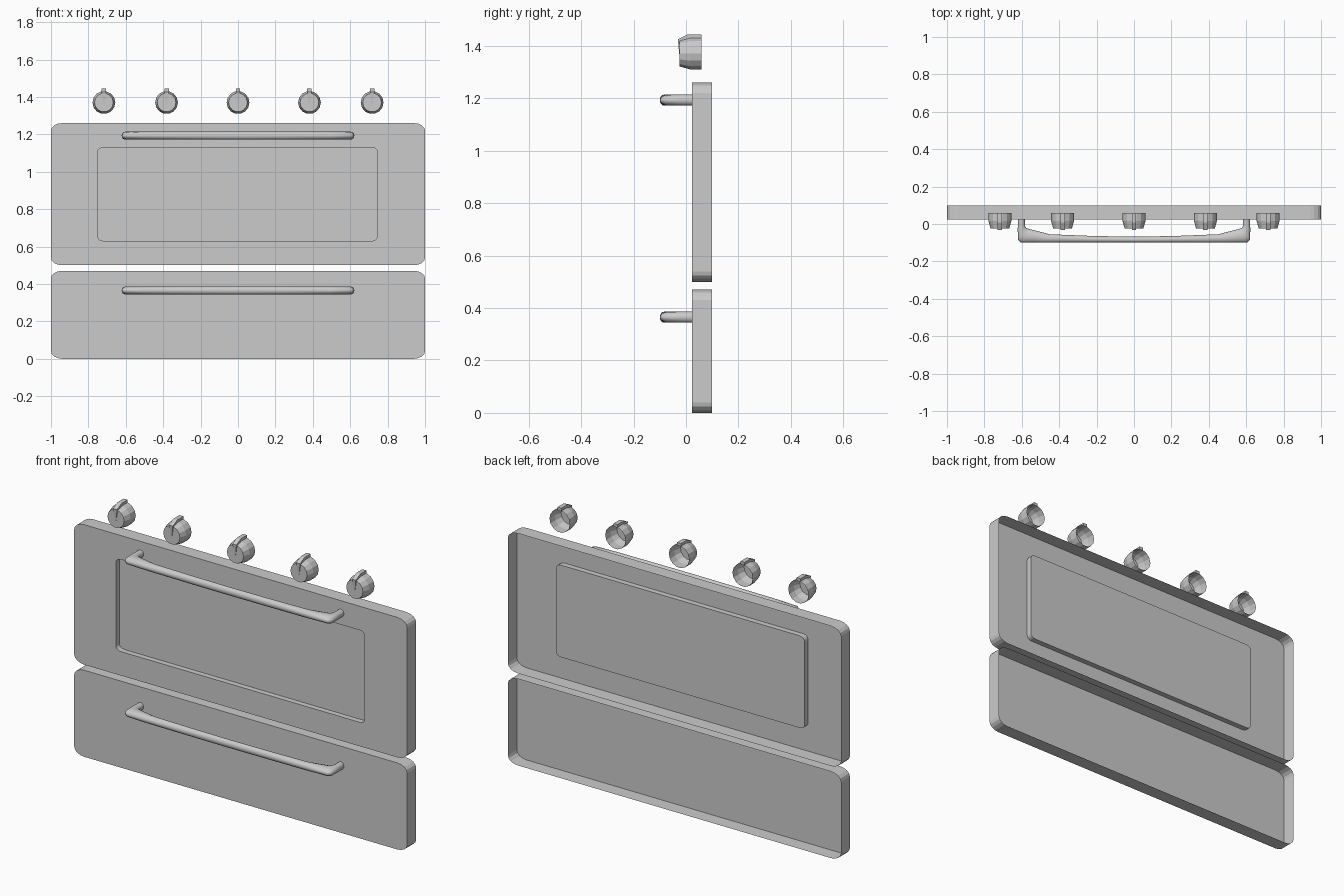
import bpy
from math import sin, cos, pi

cube = bpy.data.objects.get("Cube")
if cube:
    bpy.data.objects.remove(cube)

grey = bpy.data.materials.new("plain grey")
grey.use_nodes = True
GREY = (0.6, 0.6, 0.6, 1)
grey.diffuse_color = GREY
grey.node_tree.nodes["Principled BSDF"].inputs["Base Color"].default_value = GREY


def make(name, verts, faces, smooth=None):
    mesh = bpy.data.meshes.new(name)
    mesh.from_pydata(verts, [], faces)
    mesh.materials.append(grey)
    obj = bpy.data.objects.new(name, mesh)
    bpy.context.collection.objects.link(obj)
    if smooth:
        bpy.ops.object.select_all(action="DESELECT")
        obj.select_set(True)
        bpy.context.view_layer.objects.active = obj
        bpy.ops.object.shade_smooth_by_angle(angle=smooth)
    return obj


def loft(name, loops, cap=True, smooth=None):
    """Skin equal-length loops from back to front, open at the back."""
    n = len(loops[0])
    verts = [v for loop in loops for v in loop]
    faces = []
    for k in range(len(loops) - 1):
        for i in range(n):
            j = (i + 1) % n
            faces.append((k * n + i, k * n + j, (k + 1) * n + j, (k + 1) * n + i))
    if cap:
        faces.append(tuple(range(len(verts) - n, len(verts))))
    return make(name, verts, faces, smooth)


def rounded_rect(y, x0, x1, z0, z1, rx, rz, seg=4):
    corners = [(x1 - rx, z0 + rz), (x1 - rx, z1 - rz),
               (x0 + rx, z1 - rz), (x0 + rx, z0 + rz)]
    loop = []
    for q, (cx, cz) in enumerate(corners):
        for s in range(seg + 1):
            a = (q - 1 + s / seg) * pi / 2
            loop.append((cx + rx * cos(a), y, cz + rz * sin(a)))
    return loop


FRONT, BACK, RECESS = 0.023, 0.1, 0.053

# Oven door: open-backed shell with a recessed window
door = (-1, 1, 0.5, 1.26, 0.06, 0.04)
window = (-0.75, 0.745, 0.63, 1.13, 0.03, 0.025)
loft("oven_door", [rounded_rect(BACK, *door), rounded_rect(FRONT, *door),
                   rounded_rect(FRONT, *window), rounded_rect(RECESS, *window)])

# Lower drawer front: plain open-backed shell
drawer = (-1, 1, 0, 0.47, 0.06, 0.04)
loft("drawer_front", [rounded_rect(BACK, *drawer), rounded_rect(FRONT, *drawer)])

# Handles: outer and inner edge of each section, mirrored about the middle
half = [((-0.62, FRONT), (-0.583, FRONT)),
        ((-0.622, -0.03), (-0.583, -0.01)),
        ((-0.62, -0.085), (-0.575, -0.022)),
        ((-0.605, -0.099), (-0.555, -0.028)),
        ((-0.5, -0.1), (-0.45, -0.055)),
        ((-0.22, -0.1), (-0.22, -0.064))]
middle = [((0, -0.1), (0, -0.068))]
mirrored = [((-o[0], o[1]), (-i[0], i[1])) for o, i in reversed(half)]


def handle(name, z, sides=16):
    loops = []
    for o, i in half + middle + mirrored:
        loop = []
        for k in range(sides):
            a = 2 * pi * k / sides
            t = (1 + cos(a)) / 2
            loop.append((i[0] + (o[0] - i[0]) * t, i[1] + (o[1] - i[1]) * t,
                         z - 0.021 * sin(a)))
        loops.append(loop)
    loft(name, loops, cap=False, smooth=pi / 4)


handle("door_handle", 1.193)
handle("drawer_handle", 0.365)

# Knobs: open-backed tapered cups, each with a wedge pointer
KNOB_Z = 1.37
PROFILE = [(0.06, 0.061), (0.015, 0.061), (-0.024, 0.05)]
POINTER = [(-0.025, -0.01, 0.003), (-0.031, 0.055, 0.012), (0.008, 0.074, 0.012),
           (0.06, 0.074, 0.012), (0.06, 0.058, 0.012), (0.012, 0.055, 0.012),
           (-0.022, 0.04, 0.01)]


def knob(name, x, sides=14):
    loft(name, [[(x + r * cos(2 * pi * k / sides), y, KNOB_Z + r * sin(2 * pi * k / sides))
                 for k in range(sides)] for y, r in PROFILE])
    n = len(POINTER)
    verts = [(x + s * w, y, KNOB_Z + z) for s in (-1, 1) for y, z, w in POINTER]
    faces = [tuple(range(n)), tuple(reversed(range(n, 2 * n)))]
    faces += [(i, i + n, (i + 1) % n + n, (i + 1) % n) for i in range(n)]
    pointer = make(name + "_pointer", verts, faces)
    pointer.data.flip_normals()


for label, x in zip(("far_right", "right", "centre", "left", "far_left"),
                    (-0.717, -0.382, 0, 0.382, 0.717)):
    knob(label + "_knob", x)
